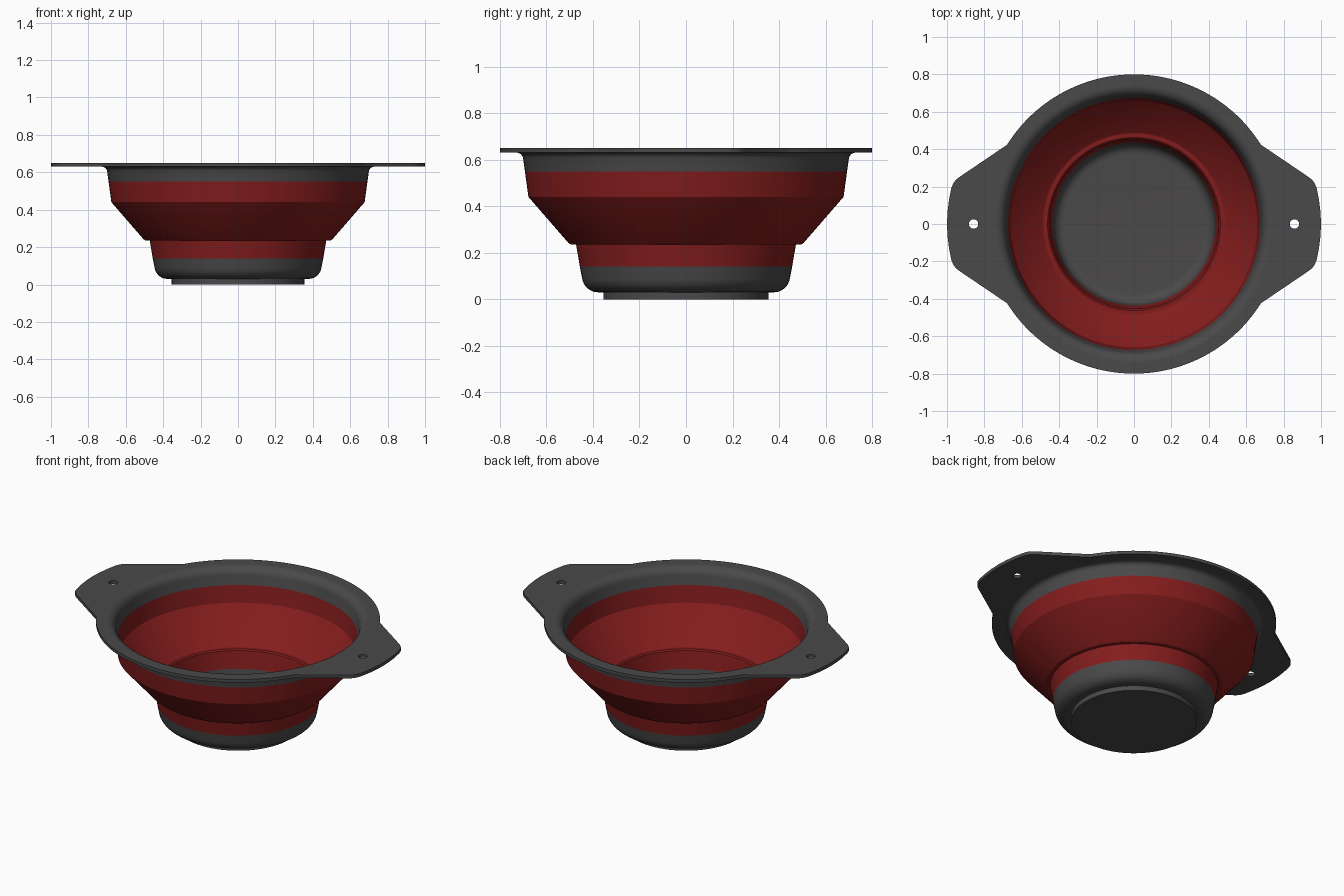
import bpy, math
from math import sin, cos, pi, radians

if "Cube" in bpy.data.objects:
    bpy.data.objects.remove(bpy.data.objects["Cube"])

SEG = 96


def material(name, rgb):
    m = bpy.data.materials.new(name)
    m.diffuse_color = (*rgb, 1)
    m.use_nodes = True
    m.node_tree.nodes["Principled BSDF"].inputs["Base Color"].default_value = m.diffuse_color
    return m


GREY = material("dark_grey", (0.07, 0.067, 0.067))
RED = material("red", (0.23, 0.012, 0.012))


def finish(ob, mat):
    ob.data.materials.clear()
    ob.data.materials.append(mat)
    bpy.ops.object.select_all(action='DESELECT')
    ob.select_set(True)
    bpy.context.view_layer.objects.active = ob
    bpy.ops.object.shade_smooth_by_angle(angle=radians(25))


def lathe(name, profile, mat):
    """Spin a closed (r, z) section, counter-clockwise, around z."""
    verts, faces, rings = [], [], []
    for r, z in profile:
        if r == 0:
            rings.append([len(verts)] * SEG)
            verts.append((0, 0, z))
        else:
            rings.append(list(range(len(verts), len(verts) + SEG)))
            verts += [(r * cos(2 * pi * i / SEG), r * sin(2 * pi * i / SEG), z) for i in range(SEG)]
    for k, a in enumerate(rings):
        b = rings[(k + 1) % len(rings)]
        for i in range(SEG):
            j = (i + 1) % SEG
            f = list(dict.fromkeys((a[i], a[j], b[j], b[i])))
            if len(f) > 2:
                faces.append(f)
    me = bpy.data.meshes.new(name)
    me.from_pydata(verts, [], faces)
    ob = bpy.data.objects.new(name, me)
    bpy.context.collection.objects.link(ob)
    finish(ob, mat)


def arc(cx, cz, r, a0, a1, n=8):
    return [(cx + r * cos(radians(a0 + (a1 - a0) * i / n)),
             cz + r * sin(radians(a0 + (a1 - a0) * i / n))) for i in range(n + 1)]


# Base: foot disc, rounded outer corner, rounded inside floor
lathe("base_cup",
      [(0, 0), (0.355, 0), (0.355, 0.03)] + arc(0.377, 0.1, 0.07, -90, -8)
      + [(0.456, 0.14), (0.436, 0.14)] + arc(0.375, 0.105, 0.055, -8, -90) + [(0, 0.05)], GREY)

# Folding red wall: lower band, step, cone and upper band
lathe("folding_wall",
      [(0.456, 0.14), (0.472, 0.235), (0.494, 0.235), (0.506, 0.243), (0.677, 0.44), (0.692, 0.55),
       (0.674, 0.55), (0.659, 0.447), (0.492, 0.256), (0.484, 0.252), (0.462, 0.252), (0.454, 0.245),
       (0.436, 0.14)], RED)

# Upper collar flaring into the flange
lathe("upper_collar",
      [(0.692, 0.55), (0.699, 0.60)] + arc(0.728, 0.602, 0.028, 176, 90, 6)
      + [(0.75, 0.63), (0.75, 0.65)] + arc(0.74, 0.595, 0.055, 90, 172, 10) + [(0.674, 0.55)], GREY)

# Flat rim with two handles, each with a hanging hole
right = [(0.925, 0.257), (0.95, 0.239), (0.967, 0.217), (0.977, 0.19), (0.989, 0.13), (0.997, 0.065), (1, 0)]
right = right + [(x, -y) for x, y in right[-2::-1]]
left = [(-x, -y) for x, y in right]
top_arc = arc(0, 0, 0.8, 32, 148, 40)
bottom_arc = [(x, -y) for x, y in top_arc[::-1]]
outline = right[::-1] + top_arc + left[::-1] + bottom_arc

cu = bpy.data.curves.new("rim_curve", 'CURVE')
cu.dimensions = '2D'
cu.fill_mode = 'BOTH'
cu.extrude = 0.01
loops = [outline, arc(0, 0, 0.75, 0, 360, SEG)[:-1]]
loops += [arc(s * 0.858, 0, 0.025, 0, 360, 24)[:-1] for s in (-1, 1)]
for pts in loops:
    sp = cu.splines.new('POLY')
    sp.points.add(len(pts) - 1)
    for p, (x, y) in zip(sp.points, pts):
        p.co = (x, y, 0, 1)
    sp.use_cyclic_u = True
rim = bpy.data.objects.new("rim_with_handles", cu)
bpy.context.collection.objects.link(rim)
rim.location.z = 0.64
bpy.context.view_layer.objects.active = rim
rim.select_set(True)
bpy.ops.object.select_all(action='DESELECT')
rim.select_set(True)
bpy.ops.object.convert(target='MESH')
rim = bpy.context.view_layer.objects.active
rim.name = "rim_with_handles"
finish(rim, GREY)
